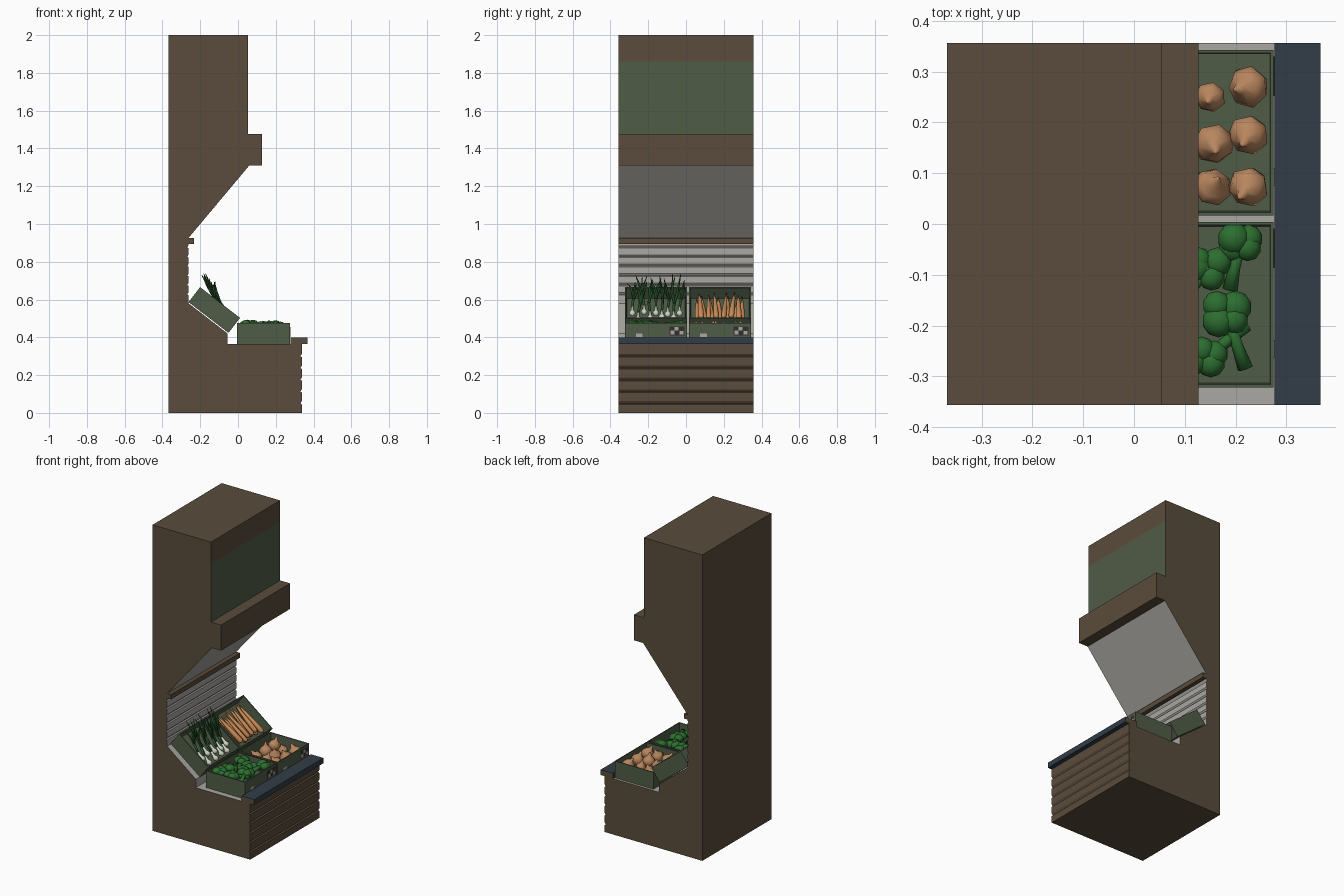
import bpy, bmesh, math, random
from mathutils import Vector, Matrix

if "Cube" in bpy.data.objects:
    bpy.data.objects.remove(bpy.data.objects["Cube"])

random.seed(4)
R = random.uniform


def material(name, r, g, b):
    m = bpy.data.materials.new(name)
    lin = [((c / 255 + 0.055) / 1.055) ** 2.4 for c in (r, g, b)]
    m.diffuse_color = (*lin, 1)
    m.use_nodes = True
    m.node_tree.nodes["Principled BSDF"].inputs["Base Color"].default_value = m.diffuse_color
    return m


BROWN = material("brown wood", 90, 76, 60)
GREEN = material("sage green", 80, 92, 71)
NAVY = material("dark slate blue", 50, 60, 71)
GREY = material("light grey", 170, 168, 163)
ONION = material("onion skin", 184, 134, 94)
BROC = material("broccoli green", 44, 110, 48)
LEAF = material("dark leaf green", 38, 82, 40)
CARROT = material("carrot orange", 200, 138, 86)
BULB = material("pale bulb", 205, 212, 195)
DARK = material("label dark", 50, 48, 44)


def finish(name, bm, mats, matrix=Matrix(), smooth=False):
    bmesh.ops.recalc_face_normals(bm, faces=bm.faces)
    for f in bm.faces:
        f.smooth = smooth
    me = bpy.data.meshes.new(name)
    bm.to_mesh(me)
    bm.free()
    for m in mats:
        me.materials.append(m)
    ob = bpy.data.objects.new(name, me)
    ob.matrix_world = matrix
    bpy.context.collection.objects.link(ob)
    return ob


def box(bm, lo, hi, mat=0):
    lo, hi = Vector(lo), Vector(hi)
    vs = bmesh.ops.create_cube(bm, size=1, matrix=Matrix.Translation((lo + hi) / 2)
                               @ Matrix.Diagonal((*(hi - lo), 1)))["verts"]
    for f in {f for v in vs for f in v.link_faces}:
        f.material_index = mat


def tube(bm, pts, radii, sides=7, mat=0):
    """Tapered tube through points, closed at both ends."""
    pts = [Vector(p) for p in pts]
    rings = []
    for i, (p, r) in enumerate(zip(pts, radii)):
        d = (pts[min(i + 1, len(pts) - 1)] - pts[max(i - 1, 0)]).normalized()
        u = d.cross(Vector((0, 1, 0)) if abs(d.y) < 0.9 else Vector((0, 0, 1))).normalized()
        w = d.cross(u)
        rings.append([bm.verts.new(p + r * (u * math.cos(a) + w * math.sin(a)))
                      for a in (2 * math.pi * k / sides for k in range(sides))])
    faces = [bm.faces.new(rings[0][::-1]), bm.faces.new(rings[-1])]
    for a, b in zip(rings, rings[1:]):
        for k in range(sides):
            n = (k + 1) % sides
            faces.append(bm.faces.new((a[k], a[n], b[n], b[k])))
    for f in faces:
        f.material_index = mat


# Stand body: side profile, each entry is (x, z, material of the strip that follows)
B, G, N, L = 0, 1, 2, 3
prof = [(-0.368, 0, B)]
for i in range(5):  # plank grooves on the base front
    z = i * 0.0625
    prof += [(0.338, z, B), (0.338, z + 0.045, B), (0.330, z + 0.05, B)]
prof += [(0.338, 0.3125, B), (0.338, 0.365, N), (0.367, 0.365, N), (0.367, 0.4, N),
         (0.277, 0.4, N), (0.277, 0.365, L), (-0.055, 0.365, L), (-0.055, 0.42, L),
         (-0.262, 0.58, L)]
for i in range(6):  # grooves on the back panel
    z = 0.587 + i * 0.05
    prof += [(-0.262, z, L), (-0.262, z + 0.036, L), (-0.269, z + 0.040, L)]
prof += [(-0.262, 0.888, L), (-0.262, 0.895, B), (-0.234, 0.895, B), (-0.234, 0.926, B),
         (-0.262, 0.926, L), (0.06, 1.31, B), (0.127, 1.31, B), (0.127, 1.477, B),
         (0.054, 1.477, G), (0.054, 1.86, B), (0.054, 2.0, B), (-0.368, 2.0, B)]
HW = 0.357
bm = bmesh.new()
left = [bm.verts.new((x, -HW, z)) for x, z, _ in prof]
right = [bm.verts.new((x, HW, z)) for x, z, _ in prof]
bm.faces.new(left)
bm.faces.new(right[::-1])
for i, (_, _, m) in enumerate(prof):
    j = (i + 1) % len(prof)
    bm.faces.new((left[i], right[i], right[j], left[j])).material_index = m
finish("stand_body", bm, [BROWN, GREEN, NAVY, GREY])


# Crates: open trays, two flat and two tilted
def crate(name, length, height, matrix):
    bm = bmesh.new()
    box(bm, (-length / 2, -0.163, 0), (length / 2, 0.163, height))
    top = [f for f in bm.faces if f.normal.z > 0.9 or f.calc_center_median().z > height * 0.99]
    bmesh.ops.inset_individual(bm, faces=top, thickness=0.008, depth=0)
    bmesh.ops.inset_individual(bm, faces=top, thickness=0.004, depth=-(height - 0.03))
    finish(name, bm, [GREEN], matrix)


YL, YR = -0.159, 0.180
tilt = Matrix.Rotation(math.radians(37.6), 4, 'Y')
low_l = Matrix.Translation((0.135, YL, 0.366))
low_r = Matrix.Translation((0.135, YR, 0.366))
up_l = Matrix.Translation((-0.156, YL, 0.505)) @ tilt
up_r = Matrix.Translation((-0.156, YR, 0.505)) @ tilt
crate("lower_left_crate", 0.28, 0.11, low_l)
crate("lower_right_crate", 0.28, 0.11, low_r)
crate("upper_left_crate", 0.267, 0.1, up_l)
crate("upper_right_crate", 0.267, 0.1, up_r)

# Labels on the lower crate fronts
for name, mtx in (("left_crate_label", low_l), ("right_crate_label", low_r)):
    bm = bmesh.new()
    box(bm, (0.138, 0.072, 0.045), (0.1415, 0.15, 0.092), 1)
    box(bm, (0.14, 0.076, 0.048), (0.143, 0.098, 0.07), 0)
    box(bm, (0.14, 0.098, 0.07), (0.143, 0.118, 0.089), 0)
    box(bm, (0.14, 0.124, 0.05), (0.143, 0.146, 0.068), 0)
    box(bm, (0.138, -0.105, 0.036), (0.142, -0.07, 0.055), 0)
    finish(name, bm, [GREY, DARK], mtx)

# Onions: turned bulbs with a pointed tip
bm = bmesh.new()
for x, y, r in [(0.09, -0.107, .04), (0.09, -0.005, .04), (0.09, 0.09, .041), (0.02, -0.107, .038),
                (0.022, -0.022, .04), (0.015, 0.07, .03), (-0.06, -0.1, .038), (-0.06, 0, .04),
                (-0.065, 0.095, .039)]:
    ax = Vector((R(-.6, .3), R(-.6, .6), 1)).normalized()
    c = Vector((x, y, 0.07))
    tube(bm, [c + ax * r * h for h in (-.95, -.65, 0, .5, .85, 1.35)],
         [r * k for k in (.15, .75, 1.03, .8, .3, .1)], 7)
finish("onions", bm, [ONION], low_r, True)

# Broccoli: lumpy heads with thick stalks
bm = bmesh.new()
for x, y, sx, sy in [(.075, .13, -.02, -.1), (.045, -.015, .04, -.11), (.005, -.11, .08, .07),
                     (-.065, .1, .03, -.08), (-.07, -.02, .04, -.09), (-.08, -.11, .07, .02),
                     (.01, .075, -.05, -.07)]:
    c = Vector((x, y, 0.095))
    tube(bm, [c, c + Vector((sx * .6, sy * .6, -.006)), c + Vector((sx, sy, -.015))],
         [.014, .012, .016], 7)
    for k in range(4):
        a = k * math.pi / 2 + R(0, 1)
        p = c + Vector((math.cos(a) * .022, math.sin(a) * .022, R(-.008, .006)))
        p.x = min(max(p.x, -.095), .095)
        p.y = min(max(p.y, -.115), .13)
        bmesh.ops.create_icosphere(bm, subdivisions=2, radius=R(.026, .033),
                                   matrix=Matrix.Translation(p) @ Matrix.Diagonal((1, 1, .85, 1)))
finish("broccoli", bm, [BROC], low_l, True)

# Carrots: tapered roots lying along the tilted crate
bm = bmesh.new()
for layer, n in ((0.05, 7), (0.076, 6)):
    for i in range(n):
        y = -0.12 + 0.24 * (i + 0.5 * (layer > .06)) / (n - 1 + (layer > .06))
        dx, dy, r = R(-.012, .012), R(-.02, .02), R(.013, .017)
        tube(bm, [(.105 + dx, y, layer), (.095 + dx, y, layer), (.03 + dx, y + dy * .3, layer),
                  (-.05 + dx, y + dy * .7, layer), (-.105 + dx, y + dy, layer)],
             [r * .5, r, r * .9, r * .6, .002], 7)
finish("carrots", bm, [CARROT], up_r, True)

# Spring onions: pale bulbs, stems and fanned leaves
bm = bmesh.new()
for i in range(9):
    y = -0.125 + 0.25 * i / 8
    x, h = (0.095 if i % 2 else 0.06) + R(-.008, .008), R(.068, .08)
    tube(bm, [(x + .02, y, h - .004), (x + .012, y, h), (x, y, h), (x - .016, y, h + .002),
              (x - .05, y, h + .008)], [.003, .014, .018, .009, .006], 8, 0)
    ly = y + R(-.01, .01)
    tube(bm, [(x - .045, y, h + .007), (x - .1, ly, h + .022)], [.007, .008], 6, 1)
    for k in range(4):
        ex, ey, eh = R(-.165, -.07), ly + R(-.04, .04), R(.125, .178)
        ey = min(max(ey, -.15), .15)
        s = Vector((x - .09, ly, h + .02))
        e = Vector((ex, ey, eh))
        m = (s + e) / 2 + Vector((-.015, R(-.008, .008), .006))
        tube(bm, [s, m, e], [.006, .006, .0015], 5, 1)
finish("spring_onions", bm, [BULB, LEAF], up_l, True)
